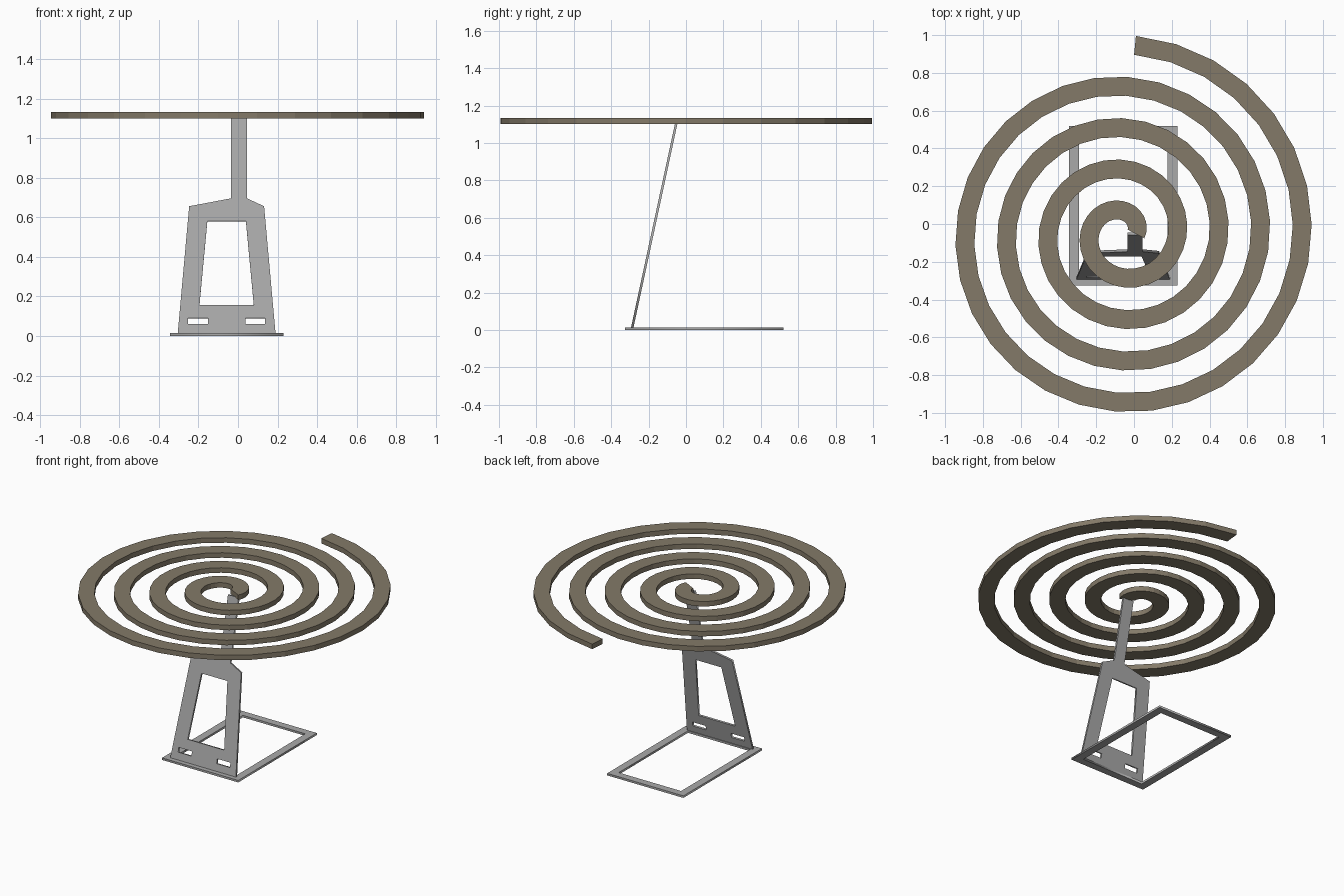
import bpy, bmesh, math
from mathutils import Vector

cube = bpy.data.objects.get("Cube")
if cube:
    bpy.data.objects.remove(cube, do_unlink=True)


def material(name, rgb):
    mat = bpy.data.materials.new(name)
    mat.use_nodes = True
    mat.diffuse_color = (*rgb, 1)
    mat.node_tree.nodes["Principled BSDF"].inputs["Base Color"].default_value = (*rgb, 1)
    return mat


grey = material("grey metal", (0.40, 0.40, 0.40))
brown = material("brown coil", (0.23, 0.195, 0.14))


def plate(name, loops, thickness, mat):
    """Flat plate from an outline followed by hole loops."""
    curve = bpy.data.curves.new(name, "CURVE")
    curve.dimensions = "2D"
    curve.fill_mode = "BOTH"
    curve.extrude = thickness / 2
    for loop in loops:
        spline = curve.splines.new("POLY")
        spline.points.add(len(loop) - 1)
        for point, (x, y) in zip(spline.points, loop):
            point.co = (x, y, 0, 1)
        spline.use_cyclic_u = True
    curve.materials.append(mat)
    obj = bpy.data.objects.new(name, curve)
    bpy.context.collection.objects.link(obj)
    bpy.ops.object.select_all(action="DESELECT")
    obj.select_set(True)
    bpy.context.view_layer.objects.active = obj
    bpy.ops.object.convert(target="MESH")
    return bpy.context.view_layer.objects.active


def rect(x0, x1, y0, y1):
    return [(x0, y0), (x1, y0), (x1, y1), (x0, y1)]


MID = -0.0575  # shared axis of the stand and the coil

# Base frame
base = plate("base_frame", [rect(MID - 0.287, MID + 0.287, -0.325, 0.52),
                            rect(MID - 0.235, MID + 0.235, -0.275, 0.47)], 0.014, grey)
base.location.z = 0.007

# Leaning stand with a window and two slots
LEAN = math.atan2(0.235, 1.09)
outline = [(-0.305, 0), (-0.247, 0.645), (-0.035, 0.685), (-0.035, 1.095),
           (0.045, 1.095), (0.045, 0.685), (0.132, 0.645), (0.19, 0)]
window = [(-0.195, 0.145), (-0.155, 0.57), (0.04, 0.57), (0.08, 0.145)]
slots = [rect(c - 0.05, c + 0.05, 0.05, 0.08) for c in (MID - 0.145, MID + 0.145)]
loops = [[(x, h / math.cos(LEAN)) for x, h in loop] for loop in [outline, window, *slots]]
stand = plate("leaning_stand", loops, 0.013, grey)
stand.location = (0, -0.288, 0.01)
stand.rotation_euler.x = math.pi / 2 - LEAN

# Flat spiral coil: rectangular section swept along an even spiral
CENTRE = Vector((MID, -0.0525, 0))
START, PITCH, WIDTH = 0.0675, 0.22, 0.1
BOTTOM, TOP = 1.10, 1.134
STEPS, SWEEP = 128, math.radians(4 * 360 + 86.4)
growth = PITCH / math.tau

bm = bmesh.new()
rings = []
for i in range(STEPS + 1):
    a = SWEEP * i / STEPS
    r = START + growth * a
    radial = Vector((math.cos(a), math.sin(a), 0))
    around = Vector((-math.sin(a), math.cos(a), 0))
    side = (radial * r - around * growth).normalized() * WIDTH / 2
    p = CENTRE + radial * r
    rings.append([bm.verts.new((q.x, q.y, z)) for q, z in
                  ((p - side, BOTTOM), (p + side, BOTTOM), (p + side, TOP), (p - side, TOP))])
for a, b in zip(rings, rings[1:]):
    for k in range(4):
        n = (k + 1) % 4
        bm.faces.new((a[k], a[n], b[n], b[k]))
bm.faces.new(rings[0])
bm.faces.new(rings[-1])
bmesh.ops.recalc_face_normals(bm, faces=bm.faces)
mesh = bpy.data.meshes.new("spiral_coil")
bm.to_mesh(mesh)
bm.free()
mesh.materials.append(brown)
bpy.context.collection.objects.link(bpy.data.objects.new("spiral_coil", mesh))
